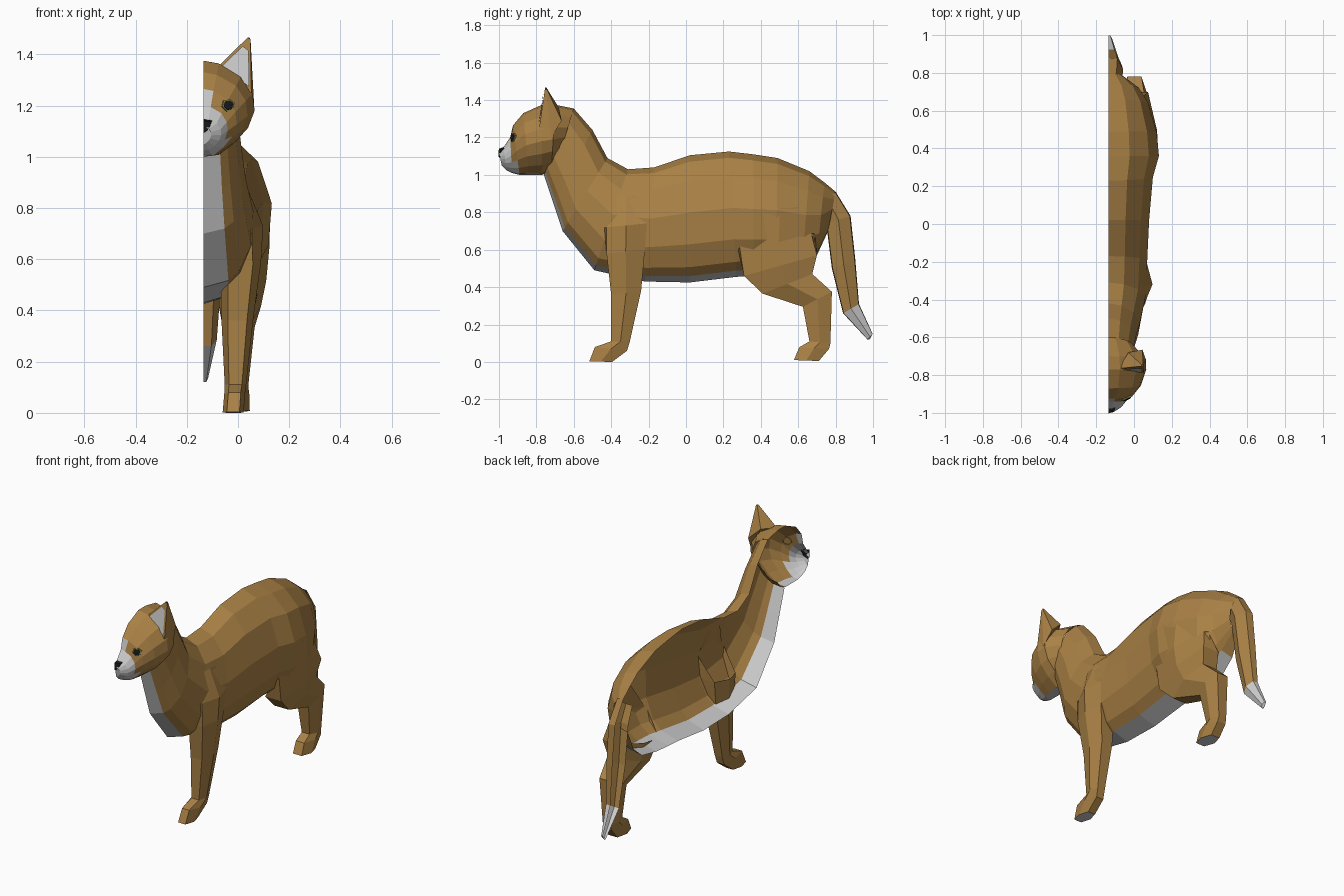
import bpy, bmesh
from mathutils import Vector

if "Cube" in bpy.data.objects:
    bpy.data.objects.remove(bpy.data.objects["Cube"])

X0 = -0.135  # the open centre seam


def material(name, rgb):
    m = bpy.data.materials.new(name)
    m.diffuse_color = (*rgb, 1)
    m.use_nodes = True
    m.node_tree.nodes["Principled BSDF"].inputs["Base Color"].default_value = m.diffuse_color
    return m


FUR = material("fur", (0.40, 0.22, 0.06))
WHITE = material("white", (0.72, 0.72, 0.72))
BLACK = material("black", (0.01, 0.01, 0.012))
RIM = material("eye_rim", (0.25, 0.25, 0.06))
MATS = [FUR, WHITE, BLACK, RIM]


def loft(name, rings, closed=False, paint=None, cap_start=False, cap_end=False):
    """Skin flat quads between rings; paint(ring, strip) returns a slot, or None to leave a gap."""
    bm = bmesh.new()
    rows = [[bm.verts.new(p) for p in r] for r in rings]
    n = len(rows[0])
    for i, (a, b) in enumerate(zip(rows, rows[1:])):
        for j in range(n if closed else n - 1):
            k, slot = (j + 1) % n, paint(i, j) if paint else 0
            if slot is not None:
                bm.faces.new((a[j], a[k], b[k], b[j])).material_index = slot
    if cap_start:
        bm.faces.new(rows[0]).material_index = paint(0, 0) if paint else 0
    if cap_end:
        bm.faces.new(rows[-1]).material_index = 1
    bmesh.ops.delete(bm, geom=[v for v in bm.verts if not v.link_faces], context='VERTS')
    bmesh.ops.remove_doubles(bm, verts=bm.verts, dist=0.0005)
    bmesh.ops.recalc_face_normals(bm, faces=bm.faces)
    if not closed and sum(f.normal.x * f.calc_area() for f in bm.faces) < 0:
        bmesh.ops.reverse_faces(bm, faces=bm.faces)
    me = bpy.data.meshes.new(name)
    bm.to_mesh(me)
    bm.free()
    for m in MATS:
        me.materials.append(m)
    ob = bpy.data.objects.new(name, me)
    bpy.context.collection.objects.link(ob)
    return ob


def half_ring(top, bottom, w, profile):
    """Half section hanging from the seam, between a top and a bottom (y, z)."""
    return [(X0 + w * s, top[0] + t * (bottom[0] - top[0]), top[1] + t * (bottom[1] - top[1]))
            for t, s in profile]


def leg_ring(front, back, xi, xo):
    """Six-sided leg section between a front and a back (y, z)."""
    d, mid = (xo - xi) * 0.2, [(f + b) / 2 for f, b in zip(front, back)]
    return [(xi + d, *front), (xo - d, *front), (xo, *mid),
            (xo - d, *back), (xi + d, *back), (xi, *mid)]


# Body and neck, with a white chest and belly strip
BODY = [(0, 0), (.05, .42), (.2, .8), (.45, 1), (.7, .95), (.88, .72), (.95, .5), (1, 0)]
body = [((-.60, 1.355), (-.76, 1.0), .13), ((-.5, 1.24), (-.71, .85), .145),
        ((-.42, 1.09), (-.66, .70), .165), ((-.31, 1.03), (-.49, .49), .195),
        ((-.17, 1.04), (-.22, .43), .205), ((.02, 1.105), (.02, .425), .215),
        ((.23, 1.125), (.27, .455), .235), ((.36, 1.11), (.36, .46), .267),
        ((.49, 1.09), (.48, .47), .255), ((.66, 1.02), (.62, .50), .21),
        ((.74, .96), (.70, .57), .16), ((.80, .91), (.76, .70), .08)]
body_ob = loft("body", [half_ring(*r, BODY) for r in body], paint=lambda i, j: int(j == 6 and i < 10))

# Tail with a white tip
TAIL = [(0, 0), (.03, .6), (.5, 1), (.97, .6), (1, 0)]
tail = [((.80, .91), (.71, .84), .07), ((.88, .78), (.75, .74), .078),
        ((.905, .55), (.78, .50), .07), ((.925, .31), (.84, .26), .052),
        ((.998, .15), (.97, .12), .018), ((.985, .125), (.98, .12), .001)]
loft("tail", [half_ring(*r, TAIL) for r in tail], paint=lambda i, j: int(i >= 3))

# Head with a white muzzle, blaze and chin
HEAD = [(0, 0), (.03, .3), (.16, .74), (.34, .96), (.52, 1), (.7, .87), (.86, .6), (.98, .3), (1, 0)]
head = [((-1.0, 1.12), (-.985, 1.05), .03), ((-.975, 1.15), (-.96, 1.025), .07),
        ((-.94, 1.20), (-.93, 1.01), .095), ((-.925, 1.265), (-.89, 1.0), .13),
        ((-.87, 1.33), (-.84, 1.0), .172), ((-.77, 1.375), (-.77, 1.0), .2),
        ((-.70, 1.375), (-.72, 1.02), .197), ((-.60, 1.355), (-.69, 1.06), .128)]
head_ob = loft("head", [half_ring(*r, HEAD) for r in head], cap_start=True,
               paint=lambda i, j: int(i < 2 or (i == 2 and j in (0, 5, 6, 7)) or (i < 5 and j > 6)))

# Nose
loft("nose", [[(X0, -.972, 1.15), (X0 + .035, -.968, 1.143), (X0 + .028, -.98, 1.105), (X0, -.985, 1.09)],
              [(X0, -1.0, 1.14), (X0 + .03, -.988, 1.137), (X0 + .022, -.996, 1.108), (X0, -1.003, 1.095)],
              [(X0, -1.003, 1.12)] * 4], paint=lambda i, j: 2)

# Ear: blunt shell with a white panel set inside its front rim
tip = Vector((.048, -.752, 1.476))
base = [Vector(p) for p in ((-.08, -.765, 1.35), (-.03, -.68, 1.36), (.045, -.665, 1.29),
                            (.063, -.72, 1.20), (.052, -.785, 1.25))]
upper = [tip + (p - tip) * .22 for p in base]
loft("ear", [base, upper, [tip + (p - tip) * .08 for p in base]], True, cap_start=True)
front = [base[0], base[4], upper[4], upper[0]]
centre = sum(front, Vector()) / 4
panel = [centre + (p - centre) * .8 + Vector((0, -.006, 0)) for p in front]
loft("inner_ear", [[panel[0], panel[1]], [panel[3], panel[2]]], True, lambda i, j: 1 if j == 0 else None)

# Eye: rim and pupil laid on the face
ok, spot, normal, _ = head_ob.closest_point_on_mesh(Vector((-.04, -.92, 1.2)))
side = Vector((0, 0, 1)).cross(normal).normalized()
up = normal.cross(side)
HEX = [(1, .35), (.3, .9), (-.7, .7), (-1, -.2), (-.3, -.9), (.6, -.7)]


def disc(r, h):
    return [spot + normal * h + side * (a * r) + up * (b * r) for a, b in HEX]


loft("eye_rim", [disc(.027, -.006), disc(.027, .005), disc(.005, .006)], True, lambda i, j: 3)
loft("eye", [disc(.021, 0), disc(.021, .008), disc(.001, .010)], True, lambda i, j: 2)


def leg(name, rings):
    """Leg whose two upper rings melt into the body and have no hidden inner side."""
    pts = [leg_ring(*r) for r in rings]
    for i, keep in ((0, ()), (1, (2,))):
        for j in range(6):
            if j not in keep:
                ok, p, nrm, _ = body_ob.closest_point_on_mesh(Vector(pts[i][j]))
                pts[i][j] = p + nrm * .001
    loft(name, pts, True, cap_end=True,
         paint=lambda i, j: None if (i == 0 and j not in (1, 2)) or (i == 1 and j > 3) else 0)


# Front leg: shoulder, shank, ankle, paw and sole
leg("front_leg", [
    ((-.37, .90), (-.27, .90), .04, .07), ((-.43, .72), (-.21, .74), .0, .098),
    ((-.425, .58), (-.22, .60), -.07, .09), ((-.40, .36), (-.24, .38), -.065, .06),
    ((-.40, .11), (-.30, .11), -.052, .032), ((-.487, .08), (-.315, .06), -.054, .027),
    ((-.517, .003), (-.395, 0), -.06, .022)])

# Hind leg: thigh, hock, paw and sole
leg("hind_leg", [
    ((.40, .82), (.62, .84), .10, .13), ((.28, .60), (.71, .68), .05, .122),
    ((.31, .46), (.70, .57), -.07, .11), ((.41, .365), (.675, .47), -.075, .09),
    ((.625, .295), (.78, .375), -.06, .065), ((.66, .11), (.772, .10), -.048, .04),
    ((.605, .078), (.765, .07), -.05, .044), ((.577, .01), (.71, .005), -.052, .046)])
